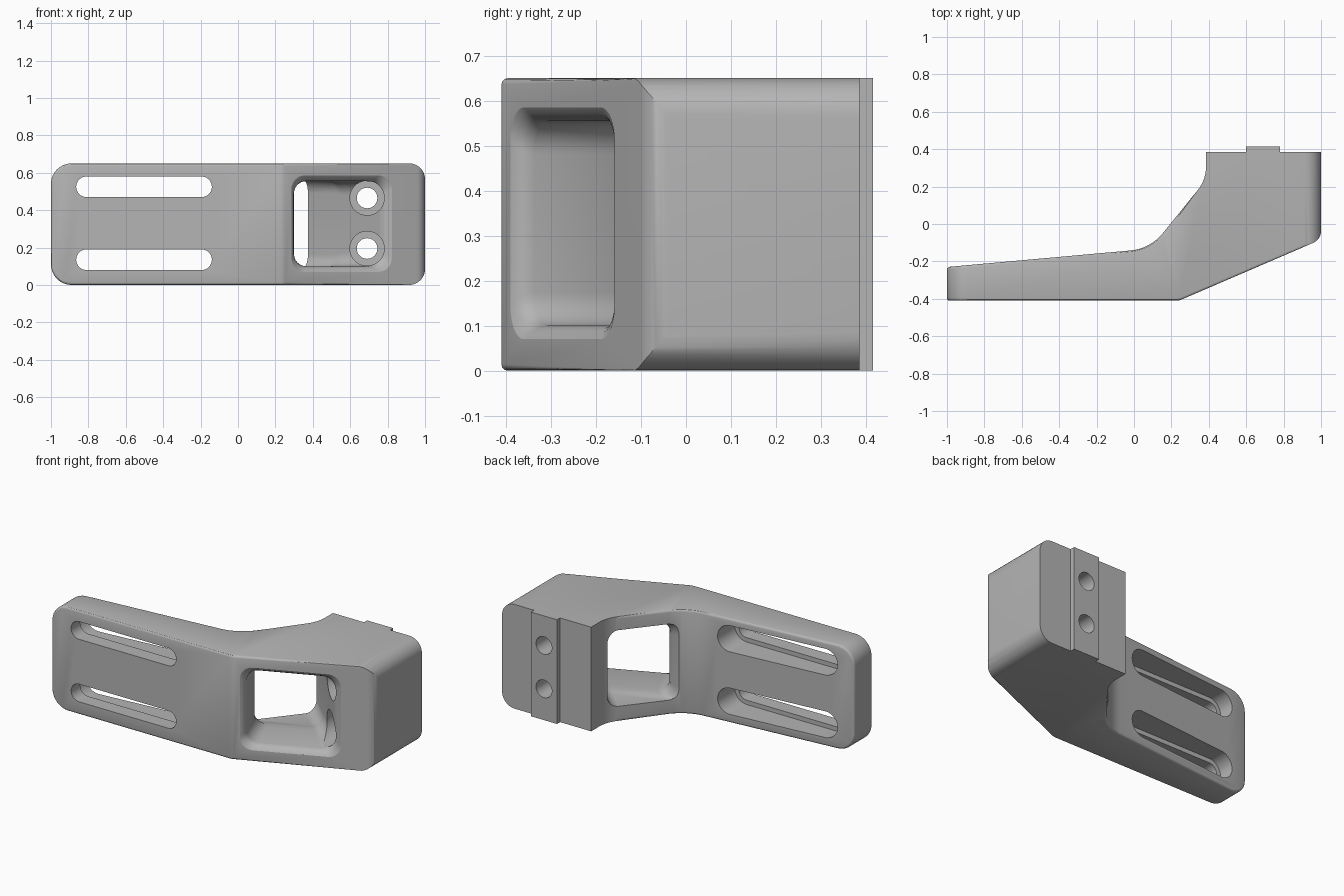
import bpy, bmesh, math
from mathutils import Vector

cube = bpy.data.objects.get("Cube")
if cube:
    bpy.data.objects.remove(cube, do_unlink=True)

gray = bpy.data.materials.new("cast_gray")
gray.use_nodes = True
color = (0.46, 0.46, 0.46, 1)
gray.diffuse_color = color
gray.node_tree.nodes["Principled BSDF"].inputs["Base Color"].default_value = color


def fillet(corners, segs=8):
    """Round each (x, y, radius) corner of a closed polygon."""
    out = []
    for i, (x, y, r) in enumerate(corners):
        p = Vector((x, y))
        if r == 0:
            out.append(p)
            continue
        a = (Vector(corners[i - 1][:2]) - p).normalized()
        b = (Vector(corners[(i + 1) % len(corners)][:2]) - p).normalized()
        half = a.angle(b) / 2
        center = p + (a + b).normalized() * r / math.sin(half)
        start = p + a * r / math.tan(half) - center
        end = p + b * r / math.tan(half) - center
        sweep = start.angle(end)
        for k in range(segs + 1):
            f = k / segs
            out.append(center + (start * math.sin((1 - f) * sweep)
                                 + end * math.sin(f * sweep)) / math.sin(sweep))
    return out


def rect(x0, x1, y0, y1, r0, r1, segs=8):
    return fillet([(x0, y0, r0), (x1, y0, r1), (x1, y1, r1), (x0, y1, r0)], segs)


def loft(name, rings):
    """Solid skinned through rings of equal point count."""
    bm = bmesh.new()
    loops = [[bm.verts.new(p) for p in ring] for ring in rings]
    n = len(loops[0])
    for a, b in zip(loops, loops[1:]):
        for i in range(n):
            bm.faces.new((a[i], a[(i + 1) % n], b[(i + 1) % n], b[i]))
    bm.faces.new(loops[0])
    bm.faces.new(loops[-1])
    bmesh.ops.recalc_face_normals(bm, faces=bm.faces)
    mesh = bpy.data.meshes.new(name)
    bm.to_mesh(mesh)
    bm.free()
    obj = bpy.data.objects.new(name, mesh)
    bpy.context.collection.objects.link(obj)
    mesh.materials.append(gray)
    return obj


def prism_y(name, pts, y0, y1):
    return loft(name, [[(p.x, y, p.y) for p in pts] for y in (y0, y1)])


def boolean(target, tool, operation):
    mod = target.modifiers.new(tool.name, 'BOOLEAN')
    mod.operation = operation
    mod.solver = 'EXACT'
    mod.object = tool
    bpy.context.view_layer.objects.active = target
    bpy.ops.object.modifier_apply(modifier=mod.name)
    bpy.data.objects.remove(tool, do_unlink=True)


HEIGHT = 0.65

# Bent arm with mounting head and locating rail, as one plan outline
plan = fillet([
    (-1, -0.41, 0), (0.24, -0.41, 0.06), (1, -0.083, 0.07),
    (1, 0.385, 0), (0.78, 0.385, 0), (0.78, 0.415, 0), (0.6, 0.415, 0), (0.6, 0.385, 0),
    (0.385, 0.385, 0), (0.385, 0.236, 0.2), (0.087, -0.132, 0.25), (-1, -0.23, 0)])
bracket = loft("bracket", [[(p.x, p.y, z) for p in plan] for z in (-0.1, HEIGHT + 0.1)])

# Rounded ends
boolean(bracket, prism_y("end_rounding", rect(-1, 1, 0, HEIGHT, 0.11, 0.085), -1, 1), 'INTERSECT')

# Softened front and rear rims of the arm
bm = bmesh.new()
bm.from_mesh(bracket.data)
bmesh.ops.remove_doubles(bm, verts=bm.verts, dist=0.0005)
rim = []
for e in bm.edges:
    if len(e.link_faces) != 2:
        continue
    ny = sorted((f.normal.y for f in e.link_faces), key=abs)
    x = max(v.co.x for v in e.verts)
    if abs(ny[0]) < 0.05 and ((ny[1] < -0.5 and x < 0.93) or (ny[1] > 0.4 and x < 0.35)):
        rim.append(e)
bmesh.ops.bevel(bm, geom=rim, offset=0.014, segments=3, profile=0.5, affect='EDGES')
bm.to_mesh(bracket.data)
bm.free()

# Window, square to the slanted face, with flared rims and a tapering far wall
origin = Vector((0.24, -0.41))
along = Vector((0.918, 0.395))
inward = Vector((-0.395, 0.918))
rings = []
# depth, rim growth, extra widening at the near wall
for t, grow, wide in ((-0.05, 0.035, 0), (0, 0.03, 0), (0.01, 0.015, 0), (0.025, 0.005, 0),
                      (0.045, 0, 0), (0.26, 0, 0), (0.3, 0, 0.012), (0.33, 0.005, 0.035),
                      (0.35, 0.01, 0.075), (0.75, 0.01, 0.075)):
    section = rect(0.08 - grow - wide, 0.605 - 0.41 * max(t, 0) + grow * (t < 0.1),
                   0.1 - grow, 0.555 + grow, 0.075, 0.075)
    rings.append([(*(origin + along * p.x + inward * t), p.y) for p in section])
boolean(bracket, loft("window_cutter", rings), 'DIFFERENCE')

# Long adjustment slots, stepped wider from the rear
for z in (0.135, 0.525):
    for r, y0, y1 in ((0.055, -0.6, 0.1), (0.082, -0.32, 0.1)):
        reach = 0.3075 + r
        slot = rect(-0.5025 - reach, -0.5025 + reach, z - r, z + r, r * 0.999, r * 0.999, 12)
        boolean(bracket, prism_y("slot_cutter", slot, y0, y1), 'DIFFERENCE')

# Counterbored screw holes through the mounting head
for z in (0.195, 0.465):
    for r, y0, y1 in ((0.055, -0.1, 0.6), (0.092, -0.16, 0.2)):
        circle = [Vector((0.69 + r * math.cos(a), z + r * math.sin(a)))
                  for a in (math.tau * k / 40 for k in range(40))]
        boolean(bracket, prism_y("hole_cutter", circle, y0, y1), 'DIFFERENCE')

# Smooth curved walls, crisp corners
bpy.ops.object.select_all(action='DESELECT')
bracket.select_set(True)
bpy.context.view_layer.objects.active = bracket
bpy.ops.object.shade_smooth_by_angle(angle=math.radians(30))
